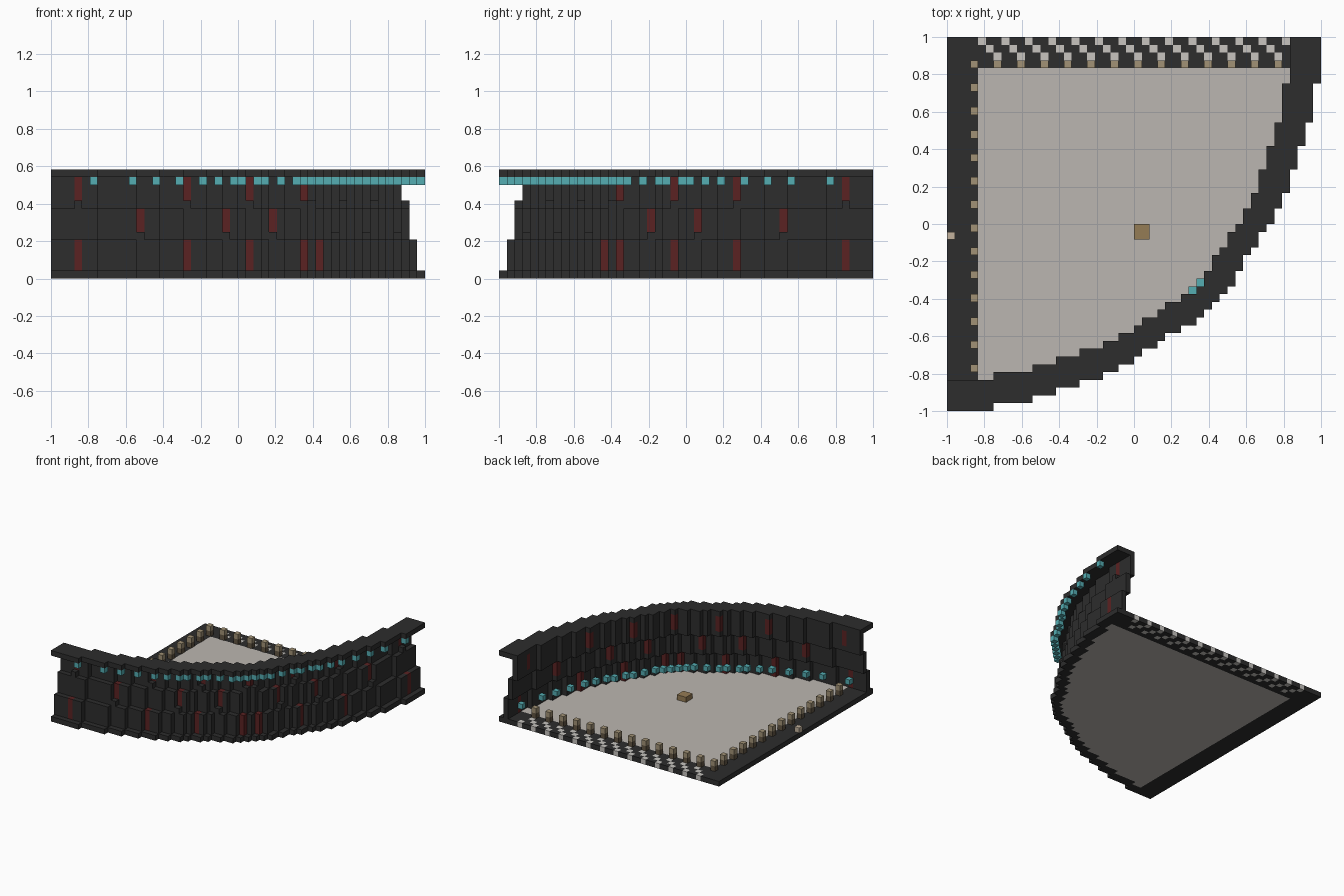
import bpy
import bmesh
from mathutils import Vector

cube = bpy.data.objects.get("Cube")
if cube:
    bpy.data.objects.remove(cube, do_unlink=True)

N = 48                 # blocks along each side
U = 2 / N              # block size
# Blocks in each row of the stepped arc, from the outermost row inward
ARC = [6, 11, 14, 17, 20, 22, 24, 25, 27, 28, 30, 32, 33, 34]
LOW_RED = (3, 17, 25, 32)
MID_RED = (11, 22, 28)


def material(name, rgb):
    m = bpy.data.materials.new(name)
    m.use_nodes = True
    m.diffuse_color = (*rgb, 1)
    bsdf = next(n for n in m.node_tree.nodes if n.type == 'BSDF_PRINCIPLED')
    bsdf.inputs["Base Color"].default_value = (*rgb, 1)
    return m


charcoal = material("charcoal", (0.026, 0.026, 0.026))
stone = material("pale_stone", (0.50, 0.47, 0.44))
white = material("stripe_white", (0.58, 0.56, 0.53))
red = material("dark_red", (0.105, 0.016, 0.016))
cyan = material("cyan_light", (0.09, 0.42, 0.45))
tan = material("tan", (0.36, 0.29, 0.18))
brown = material("dark_brown", (0.12, 0.09, 0.055))
wood = material("crate_wood", (0.30, 0.20, 0.09))
beige = material("beige", (0.55, 0.45, 0.34))


def inside(i, d):
    """Block i from the left and d from the back lies inside the quarter arc."""
    a, b = min(i, d), max(i, d)
    if b >= N:
        return False
    row = N - 1 - b
    return row >= len(ARC) or a < ARC[row]


def inset(k):
    return {(i, d) for i in range(N) for d in range(N)
            if inside(i + k, d) and inside(i, d + k)}


def layers(plan, z0, z1):
    return {(i, d, z) for i, d in plan for z in range(z0, z1)}


def blocks(name, cells, mat):
    """Mesh of the outer faces of a set of unit blocks."""
    bm = bmesh.new()
    for c in cells:
        for axis in range(3):
            for side in (0, 1):
                near = list(c)
                near[axis] += 2 * side - 1
                if tuple(near) in cells:
                    continue
                p, q = (axis + 1) % 3, (axis + 2) % 3
                verts = []
                for s, t in ((0, 0), (1, 0), (1, 1), (0, 1)):
                    v = list(c)
                    v[axis] += side
                    v[p] += s
                    v[q] += t
                    verts.append(bm.verts.new(Vector((v[0] * U - 1, 1 - v[1] * U, v[2] * U))))
                # Depth runs toward -y, so the winding is reversed
                bm.faces.new(verts[::-1] if side else verts)
    bmesh.ops.remove_doubles(bm, verts=bm.verts, dist=U / 100)
    mesh = bpy.data.meshes.new(name)
    bm.to_mesh(mesh)
    bm.free()
    mesh.materials.append(mat)
    obj = bpy.data.objects.new(name, mesh)
    bpy.context.collection.objects.link(obj)
    return obj


S = [inset(k) for k in range(5)]

# Ground: floor, hazard stripes and dark border
floor = {(i, d) for i, d in S[2] if i >= 4 and d >= 4}
stripes = {(i, d) for d in range(3) for i in range(4 + d, 44, 3)}
blocks("floor", layers(floor, 0, 1), stone)
blocks("edge_stripes", layers(stripes, 0, 1), white)
blocks("base_border", layers(S[0] - floor - stripes, 0, 1), charcoal)

# Curved wall in three tiers, each set one block further in
low, mid, top = (S[k] - S[k + 1] for k in (1, 2, 3))


def columns(ring, places):
    return {(i, d) for i, d in ring if min(i, d) in places}


low_red = layers(columns(low, LOW_RED), 1, 5)
mid_red = layers(columns(mid, MID_RED), 6, 9)
top_red = layers(columns(top, LOW_RED), 10, 13)
low_wall = layers(low, 1, 5) | layers(columns(low, MID_RED), 5, 6)
mid_wall = layers(mid, 5, 9) | layers(columns(mid, LOW_RED), 9, 10)
top_wall = layers(top, 9, 13)
blocks("lower_wall", low_wall - low_red, charcoal)
blocks("middle_wall", mid_wall - mid_red, charcoal)
blocks("upper_wall", top_wall - top_red, charcoal)
blocks("wall_red_panels", low_red | mid_red | top_red, red)
blocks("cornice", layers(S[0] - S[4], 13, 14), charcoal)

# Lights at every step of the arc, outside under the cornice and inside low down
half = {(n - 1, N - 1 - row) for row, n in enumerate(ARC)}
corners = half | {(d, i) for i, d in half}
blocks("outer_lights", layers(corners, 12, 13), cyan)
blocks("inner_lights", {(i - 2, d - 2, 2) for i, d in corners}, cyan)

# Posts along the two straight sides
posts = {(3, d) for d in range(3, 43, 3)} | {(i, 3) for i in range(3, 43, 3)}
blocks("post_feet", layers(posts, 1, 2), brown)
blocks("post_tops", layers(posts, 2, 3), tan)

# Loose objects
blocks("floor_crate", {(i, d, 1) for i in (24, 25) for d in (24, 25)}, wood)
blocks("edge_block", {(0, 25, 1)}, beige)
